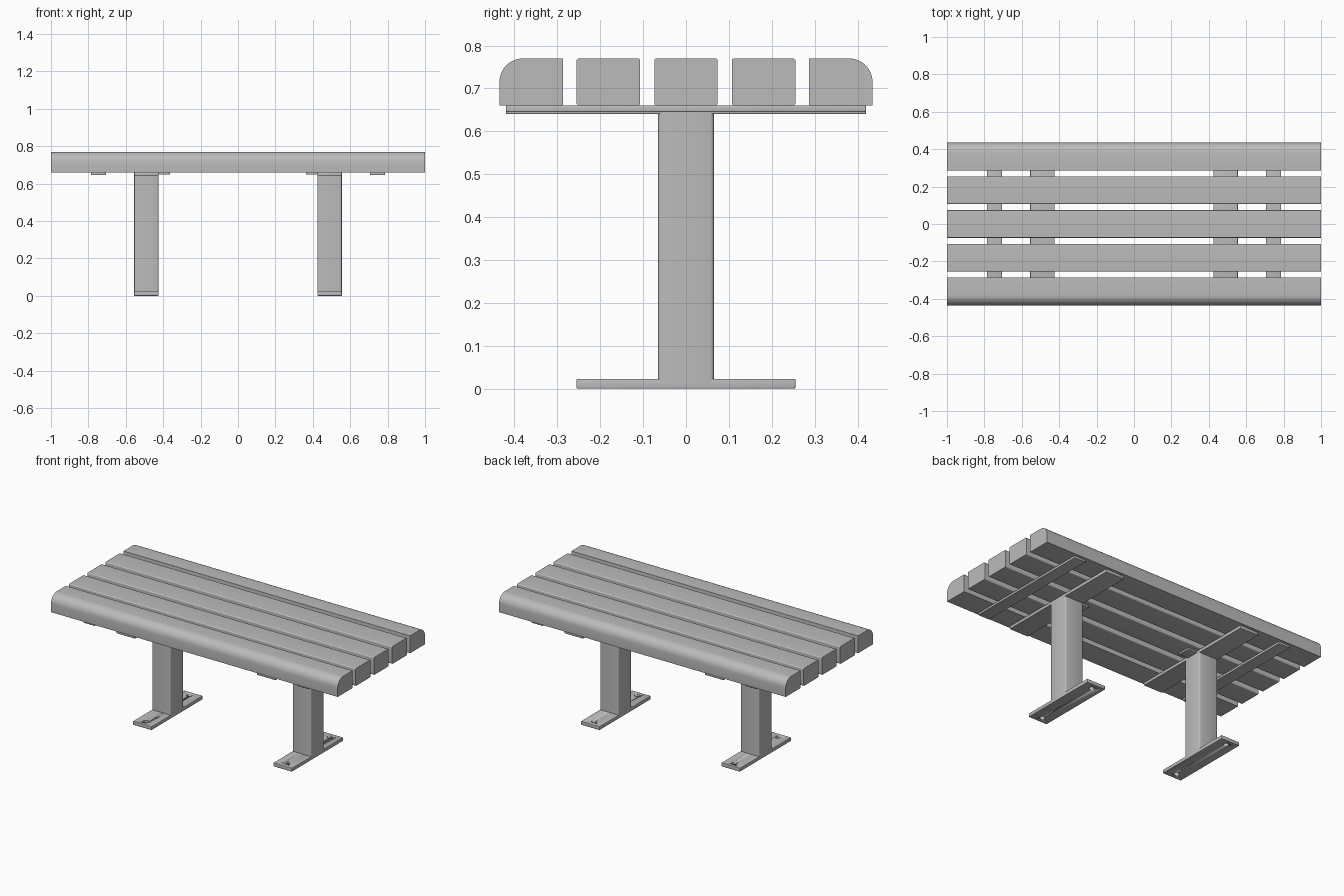
import bpy, bmesh, math

cube = bpy.data.objects.get("Cube")
if cube:
    bpy.data.objects.remove(cube, do_unlink=True)

# One flat grey for the whole bench
grey = bpy.data.materials.new("grey")
grey.use_nodes = True
colour = (0.5, 0.5, 0.5, 1)
grey.diffuse_color = colour
grey.node_tree.nodes["Principled BSDF"].inputs["Base Color"].default_value = colour


def finish(name, bm):
    """Turn a bmesh into a shaded, coloured object."""
    bmesh.ops.recalc_face_normals(bm, faces=bm.faces)
    mesh = bpy.data.meshes.new(name)
    bm.to_mesh(mesh)
    bm.free()
    mesh.materials.append(grey)
    obj = bpy.data.objects.new(name, mesh)
    bpy.context.collection.objects.link(obj)
    bpy.ops.object.select_all(action="DESELECT")
    obj.select_set(True)
    bpy.context.view_layer.objects.active = obj
    bpy.ops.object.shade_smooth_by_angle(angle=math.radians(40))
    return obj


def arc(y, z, radius, start, steps=8):
    """Quarter circle in the y-z plane."""
    angles = [math.radians(start + 90 * i / steps) for i in range(steps + 1)]
    return [(y + radius * math.cos(a), z + radius * math.sin(a)) for a in angles]


def rounded_profile(half, low, high, radii):
    """Rectangle with a radius per corner: top +y, top -y, bottom -y, bottom +y."""
    a, b, c, d = radii
    return (arc(half - a, high - a, a, 0) + arc(b - half, high - b, b, 90)
            + arc(c - half, low + c, c, 180) + arc(half - d, low + d, d, 270))


def slat(name, y, radii):
    bm = bmesh.new()
    points = rounded_profile(0.074, 0.66, 0.77, radii)
    ring = [bm.verts.new((-1, y + py, pz)) for py, pz in points]
    face = bm.faces.new(ring)
    out = bmesh.ops.extrude_face_region(bm, geom=[face])
    moved = [v for v in out["geom"] if isinstance(v, bmesh.types.BMVert)]
    bmesh.ops.translate(bm, vec=(2, 0, 0), verts=moved)
    # The starting cap is kept by the extrusion, so both ends are closed
    return finish(name, bm)


def block(name, x, size_x, size_y, low, high, bevel, upright=False):
    """Box centred on y = 0; upright bevels only its vertical edges."""
    bm = bmesh.new()
    bmesh.ops.create_cube(bm, size=1)
    for v in bm.verts:
        v.co = (x + v.co.x * size_x, v.co.y * size_y,
                (low + high) / 2 + v.co.z * (high - low))
    edges = [e for e in bm.edges
             if not upright or abs(e.verts[0].co.z - e.verts[1].co.z) > 0.001]
    bmesh.ops.bevel(bm, geom=edges, offset=bevel, segments=3, profile=0.5,
                    affect="EDGES")
    return finish(name, bm)


def drill(obj, x, y, z, radius):
    """Cut a bolt hole near each end of a plate."""
    bm = bmesh.new()
    for side in (-1, 1):
        out = bmesh.ops.create_cone(bm, cap_ends=True, segments=16, radius1=radius,
                                    radius2=radius, depth=0.1)
        bmesh.ops.translate(bm, vec=(x, side * y, z), verts=out["verts"])
    cutter = finish("hole_cutter", bm)
    cutter.hide_render = True
    cutter.hide_set(True)
    cut = obj.modifiers.new("bolt_holes", "BOOLEAN")
    cut.operation = "DIFFERENCE"
    cut.object = cutter


# Seat: three square slats between two with rounded outer edges
small, large, sharp = 0.006, 0.055, 0.0006
slat("front_slat", -0.361, (sharp, large, sharp, sharp))
slat("back_slat", 0.361, (large, sharp, sharp, sharp))
for label, y in (("front_inner", -0.181), ("middle", 0), ("back_inner", 0.181)):
    slat(label + "_slat", y, (small,) * 4)

# Supports: post, foot plate and flat straps at each end
for label, s in (("right", -1), ("left", 1)):
    block(label + "_post", s * 0.49, 0.13, 0.13, 0.015, 0.645, 0.008, upright=True)
    foot = block(label + "_foot_plate", s * 0.49, 0.13, 0.51, 0, 0.023, 0.003)
    drill(foot, s * 0.49, 0.215, 0.012, 0.016)
    block(label + "_post_strap", s * 0.49, 0.13, 0.84, 0.64, 0.66, 0.003)
    block(label + "_outer_strap", s * 0.746, 0.08, 0.84, 0.645, 0.66, 0.003)
    block(label + "_inner_tab", s * 0.40, 0.075, 0.08, 0.648, 0.66, 0.002)
